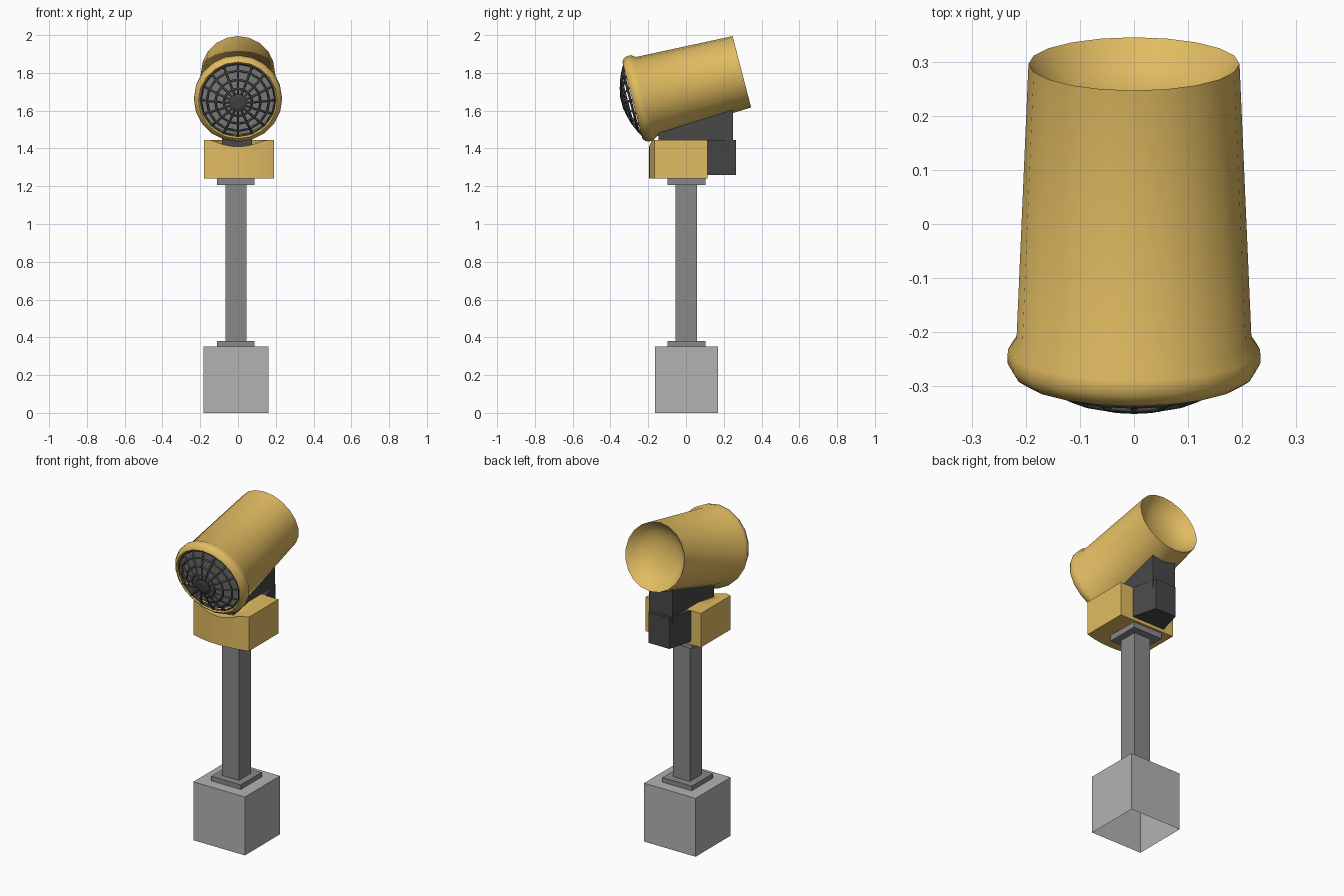
import bpy, bmesh, math
from mathutils import Matrix

if "Cube" in bpy.data.objects:
    bpy.data.objects.remove(bpy.data.objects["Cube"])


def material(name, r, g, b):
    m = bpy.data.materials.new(name)
    m.diffuse_color = (r, g, b, 1)
    m.use_nodes = True
    m.node_tree.nodes["Principled BSDF"].inputs["Base Color"].default_value = m.diffuse_color
    return m


YELLOW = material("yellow_paint", 0.75, 0.5, 0.12)
DARK = material("dark_grey", 0.065, 0.065, 0.065)
STEEL = material("steel_grey", 0.25, 0.25, 0.25)
PALE = material("pale_grey", 0.45, 0.45, 0.45)

# Barrel frame: local z points out of the front grille, tilted downwards
TILT = Matrix.Translation((0, -0.249, 1.664)) @ Matrix.Rotation(math.radians(104.6), 4, 'X')


def loft(name, rings, mat, cap_start=True, cap_end=True, matrix=None, smooth=False):
    """Skin a list of equal-length point loops."""
    bm = bmesh.new()
    rows = [[bm.verts.new(p) for p in ring] for ring in rings]
    n = len(rows[0])
    for a, b in zip(rows, rows[1:]):
        for i in range(n):
            j = (i + 1) % n
            bm.faces.new((a[i], a[j], b[j], b[i]))
    if cap_start:
        bm.faces.new(rows[0][::-1])
    if cap_end:
        bm.faces.new(rows[-1])
    bmesh.ops.recalc_face_normals(bm, faces=bm.faces)
    me = bpy.data.meshes.new(name)
    bm.to_mesh(me)
    bm.free()
    me.materials.append(mat)
    ob = bpy.data.objects.new(name, me)
    bpy.context.collection.objects.link(ob)
    if matrix:
        ob.matrix_world = matrix
    if smooth:
        bpy.ops.object.select_all(action='DESELECT')
        ob.select_set(True)
        bpy.context.view_layer.objects.active = ob
        bpy.ops.object.shade_smooth_by_angle(angle=math.radians(40))
    return ob


def box(name, x0, x1, y0, y1, z0, z1, mat, bottom=True):
    rect = [(x0, y0), (x1, y0), (x1, y1), (x0, y1)]
    return loft(name, [[(x, y, z) for x, y in rect] for z in (z0, z1)], mat, cap_start=bottom)


def circle(r, z, n=20):
    return [(r * math.cos(2 * math.pi * i / n), r * math.sin(2 * math.pi * i / n), z)
            for i in range(n)]


# Pedestal: open-bottomed base, two flanges and a square post
box("base_block", -0.183, 0.161, -0.164, 0.17, 0, 0.352, PALE, bottom=False)
box("lower_flange", -0.11, 0.087, -0.098, 0.102, 0.352, 0.38, STEEL)
box("post", -0.066, 0.045, -0.056, 0.058, 0.38, 1.206, STEEL)
box("upper_flange", -0.11, 0.087, -0.098, 0.102, 1.206, 1.24, STEEL)

# Yellow housing with bowed front and a dip under the barrel ring
columns = []
for i in range(13):
    u = i / 6 - 1
    x = 0.005 + 0.185 * u
    yf = -0.167 - 0.028 * (1 - u * u)
    zd = 1.445 - 0.035 * max(0, 1 - (x / 0.14) ** 2)
    columns.append([(x, yf, 1.24), (x, yf, zd), (x, -0.13, zd),
                    (x, 0, 1.445), (x, 0.115, 1.445), (x, 0.115, 1.24)])
loft("yellow_housing", columns, YELLOW)

# Dark saddle under the barrel
saddle = [(-0.145, 1.40), (0.248, 1.40), (0.248, 1.65), (-0.145, 1.53)]
loft("saddle", [[(x, y, z) for y, z in saddle] for x in (-0.085, 0.073)], DARK)

# Tapered rear control box
plan = [(-0.115, 0.115), (0.105, 0.115), (0.065, 0.265), (-0.075, 0.265)]
loft("rear_box", [[(x, y, z) for x, y in plan] for z in (1.26, 1.445)], DARK)

# Barrel: intake bowl, tapered shell, rounded front ring, inner lip
profile = [(0.03, -0.475), (0.09, -0.484), (0.14, -0.505), (0.168, -0.53), (0.195, -0.563),
           (0.217, -0.04), (0.233, -0.018), (0.234, 0.008), (0.224, 0.026),
           (0.209, 0.036), (0.198, 0.028), (0.193, -0.005)]
loft("barrel", [circle(r, z) for r, z in profile], YELLOW, cap_end=False, matrix=TILT, smooth=True)
loft("nozzle_disc", [circle(0.195, 0.0), circle(0.195, 0.006)], STEEL, matrix=TILT)


# Domed grille: spokes and rings swept along a shallow dome, with a hub
def dome(r):
    return 0.088 - 0.062 * (r / 0.2) ** 2


curve = bpy.data.curves.new("grille", 'CURVE')
curve.dimensions = '3D'
curve.bevel_depth = 0.0065
curve.bevel_resolution = 0


def wire(points, cyclic=False):
    s = curve.splines.new('POLY')
    s.points.add(len(points) - 1)
    for p, co in zip(s.points, points):
        p.co = (*co, 1)
    s.use_cyclic_u = cyclic


for k in range(16):
    a = 2 * math.pi * k / 16
    wire([(r * math.cos(a), r * math.sin(a), dome(r)) for r in (0.03, 0.075, 0.12, 0.165, 0.203)])
for r in (0.075, 0.12, 0.165, 0.2):
    wire(circle(r, dome(r), 16), True)
curve.materials.append(DARK)
grille = bpy.data.objects.new("grille", curve)
bpy.context.collection.objects.link(grille)
grille.matrix_world = TILT
bpy.ops.object.select_all(action='DESELECT')
grille.select_set(True)
bpy.context.view_layer.objects.active = grille
bpy.ops.object.convert(target='MESH')
loft("grille_hub", [circle(0.048, 0.078, 16), circle(0.048, 0.09, 16), circle(0.03, 0.095, 16)],
     DARK, matrix=TILT)
